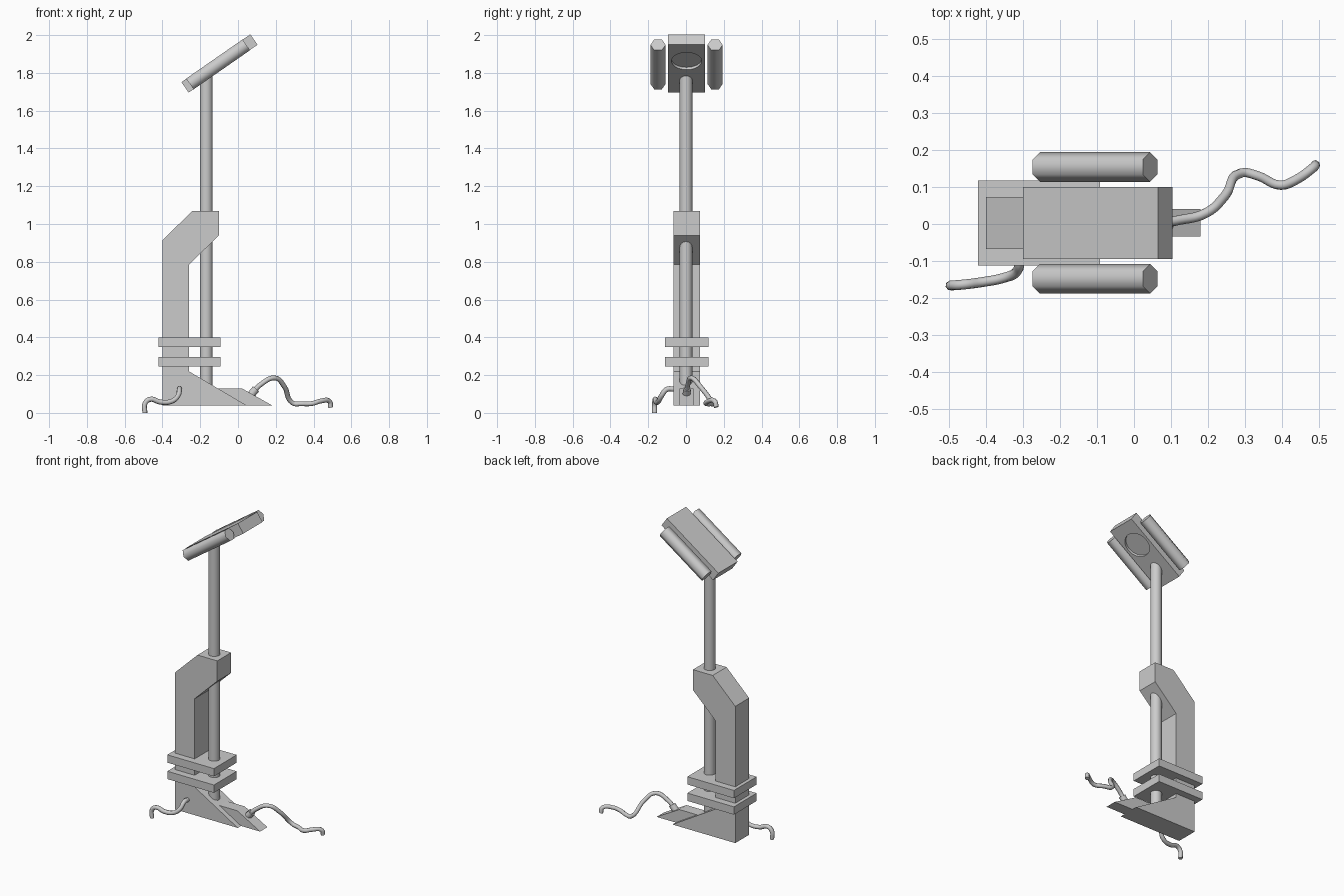
import bpy, bmesh, math
from mathutils import Vector, Matrix

if "Cube" in bpy.data.objects:
    bpy.data.objects.remove(bpy.data.objects["Cube"])

DY = 0.003                      # slight depth offset of the whole body
TILT = math.atan2(0.25, 0.36)   # tilt of the head panel


def active(ob):
    bpy.ops.object.select_all(action='DESELECT')
    ob.select_set(True)
    bpy.context.view_layer.objects.active = ob


def make(name, bm, mat=None, smooth=None):
    bmesh.ops.recalc_face_normals(bm, faces=bm.faces)
    me = bpy.data.meshes.new(name)
    if mat:
        bm.transform(mat)
    bm.to_mesh(me)
    bm.free()
    ob = bpy.data.objects.new(name, me)
    bpy.context.collection.objects.link(ob)
    if smooth:
        active(ob)
        bpy.ops.object.shade_smooth_by_angle(angle=math.radians(smooth))
    return ob


def box(name, size, mat):
    bm = bmesh.new()
    bmesh.ops.create_cube(bm, size=1)
    bm.transform(Matrix.Diagonal((*size, 1)))
    return make(name, bm, mat)


def cylinder(name, a, b, r, sides, smooth=40, spin=0):
    a, b = Vector(a), Vector(b)
    bm = bmesh.new()
    bmesh.ops.create_cone(bm, cap_ends=True, segments=sides, radius1=r,
                          radius2=r, depth=(b - a).length)
    rot = (b - a).to_track_quat('Z', 'Y').to_matrix().to_4x4()
    mat = Matrix.Translation((a + b) / 2) @ rot @ Matrix.Rotation(spin, 4, 'Z')
    return make(name, bm, mat, smooth)


def profile(name, pts, half):
    bm = bmesh.new()
    f = bm.faces.new([bm.verts.new((x, DY - half, z)) for x, z in pts])
    ext = bmesh.ops.extrude_face_region(bm, geom=[f])['geom']
    bmesh.ops.translate(bm, vec=(0, 2 * half, 0),
                        verts=[v for v in ext if isinstance(v, bmesh.types.BMVert)])
    return make(name, bm)


def cable(name, pts, r):
    cu = bpy.data.curves.new(name, 'CURVE')
    cu.dimensions = '3D'
    cu.bevel_depth, cu.bevel_resolution = r, 2
    cu.resolution_u, cu.use_fill_caps = 6, True
    sp = cu.splines.new('BEZIER')
    sp.bezier_points.add(len(pts) - 1)
    for p, co in zip(sp.bezier_points, pts):
        p.co = co
        p.handle_left_type = p.handle_right_type = 'AUTO'
    ob = bpy.data.objects.new(name, cu)
    bpy.context.collection.objects.link(ob)
    active(ob)
    bpy.ops.object.convert(target='MESH')
    bpy.ops.object.shade_smooth_by_angle(angle=math.radians(50))


# Column with bent neck and wedge foot
profile("column", [(-0.40, 0.04), (0.045, 0.04), (-0.26, 0.22), (-0.26, 0.785),
                   (-0.10, 0.94), (-0.10, 1.07), (-0.24, 1.07), (-0.40, 0.915)], 0.07)
profile("toe", [(-0.20, 0.04), (0.18, 0.04), (0.02, 0.13), (-0.20, 0.13)], 0.037)

# Clamp plates
for i, z in enumerate((0.27, 0.375)):
    box(f"clamp_plate_{i + 1}", (0.33, 0.23, 0.05),
        Matrix.Translation((-0.257, DY, z)))

# Upright pole
cylinder("pole", (-0.168, 0, 0.09), (-0.168, 0, 1.79), 0.034, 16)

# Tilted head panel with a round recess underneath
head = Matrix.Translation((-0.098, DY, 1.85)) @ Matrix.Rotation(-TILT, 4, 'Y')
panel = box("head_panel", (0.444, 0.194, 0.067), head)
cut = cylinder("recess_cutter", head @ Vector((0.07, 0, -0.10)),
               head @ Vector((0.07, 0, -0.018)), 0.08, 32)
cut.hide_render = True
mod = panel.modifiers.new("recess", 'BOOLEAN')
mod.operation, mod.object, mod.solver = 'DIFFERENCE', cut, 'EXACT'
active(panel)
bpy.ops.object.modifier_apply(modifier=mod.name)
bpy.data.objects.remove(cut)

# Six-sided side grips, one corner pointing sideways
for side, label in ((-1, "front"), (1, "back")):
    bm = bmesh.new()
    bmesh.ops.create_cone(bm, cap_ends=True, segments=6, radius1=0.04,
                          radius2=0.04, depth=0.363)
    bm.verts.ensure_lookup_table()
    spin = math.atan2(bm.verts[0].co.y, bm.verts[0].co.x)
    mat = (head @ Matrix.Translation((-0.009, side * 0.151, 0))
           @ Matrix.Rotation(math.pi / 2, 4, 'Y')
           @ Matrix.Rotation(math.pi / 2 - spin, 4, 'Z'))
    make(f"{label}_grip", bm, mat, 65)

# Cables and plug
cable("toe_cable", [(0.08, 0.003, 0.11), (0.12, 0.01, 0.15), (0.195, 0.03, 0.185),
                    (0.245, 0.075, 0.14), (0.29, 0.138, 0.052), (0.335, 0.13, 0.048),
                    (0.395, 0.105, 0.05), (0.435, 0.118, 0.062), (0.485, 0.153, 0.06),
                    (0.49, 0.16, 0.03)], 0.013)
cylinder("plug", (0.066, 0.003, 0.092), (0.095, 0.005, 0.127), 0.021, 12)
cable("heel_cable", [(-0.31, -0.06, 0.125), (-0.31, -0.10, 0.125), (-0.318, -0.13, 0.09),
                     (-0.35, -0.145, 0.062), (-0.41, -0.157, 0.057),
                     (-0.465, -0.164, 0.072), (-0.492, -0.166, 0.05),
                     (-0.493, -0.166, 0.0)], 0.0135)
